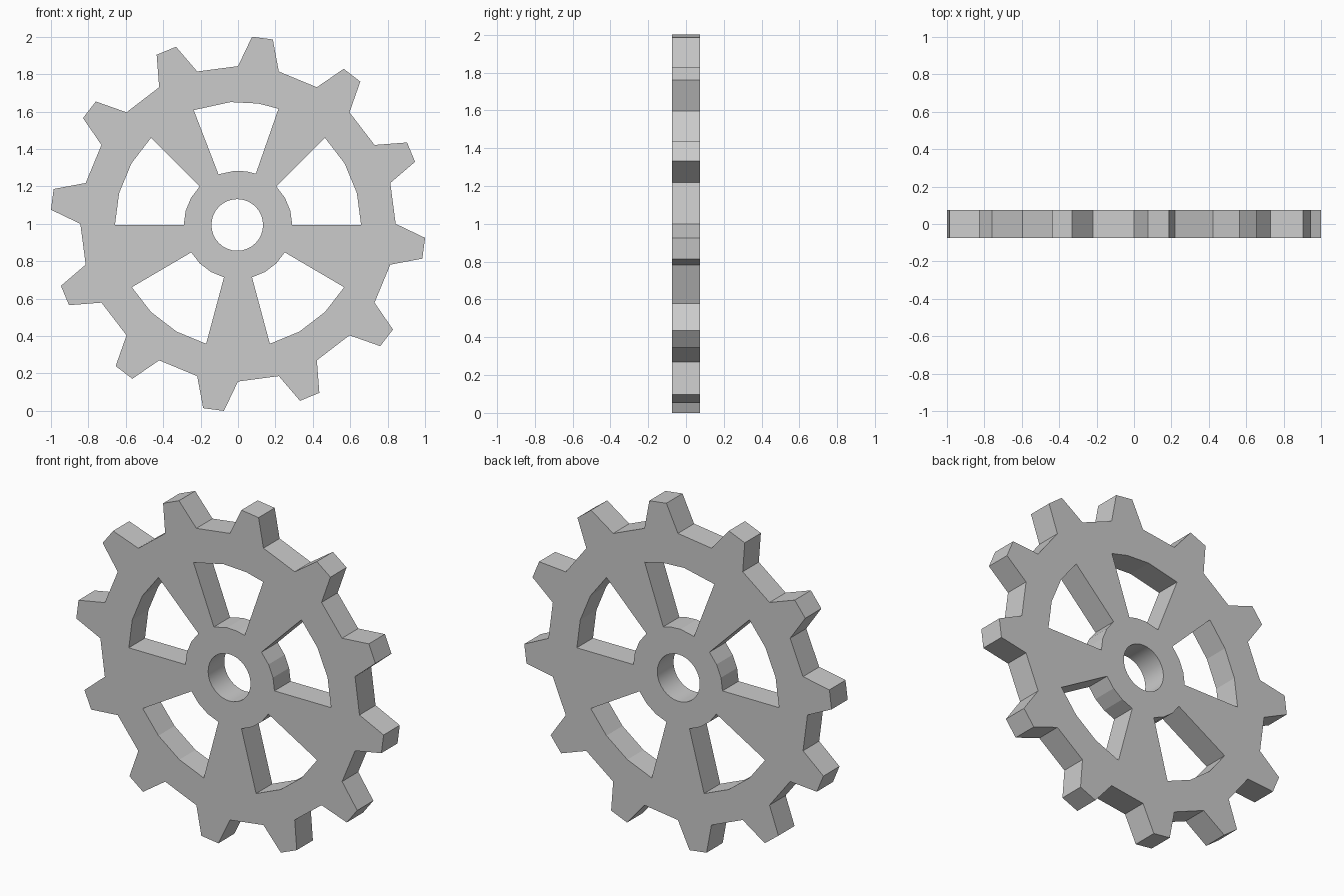
import bpy, bmesh
from math import sin, cos, radians

if "Cube" in bpy.data.objects:
    bpy.data.objects.remove(bpy.data.objects["Cube"])

HALF = 0.075          # half thickness
CZ = 1.0              # outer wheel centre height
CI = 0.994            # centre height of windows and bore


def polar(r, deg, cz=CI, cx=0.0):
    return (cx + r * cos(radians(deg)), -HALF, cz + r * sin(radians(deg)))


bm = bmesh.new()


def loop(points):
    vs = [bm.verts.new(p) for p in points]
    for a, b in zip(vs, vs[1:] + vs[:1]):
        bm.edges.new((a, b))


# Toothed outline: 12 tapered teeth
outline = []
for i in range(12):
    mid = -7.5 + 30 * i
    for r, off in ((0.843, -7.5), (1.003, -3.2), (1.003, 3.2), (0.843, 7.5)):
        outline.append(polar(r, mid + off, CZ))
loop(outline)

# Five windows between the spokes
windows = [(0, 15, 30, 45), (70.8, 80.6, 93.5, 111.1), (135, 150, 165, 180),
           (210.4, 225, 240, 255), (285, 300, 315, 329.6)]
for angles in windows:
    loop([polar(0.658, a) for a in angles] +
         [polar(0.29, a) for a in reversed(angles)])

# Round axle bore
loop([polar(0.138, 360 * i / 32, CI, -0.004) for i in range(32)])

# Fill the flat face and extrude it to thickness
bmesh.ops.triangle_fill(bm, use_beauty=True, use_dissolve=False, edges=bm.edges[:])
ext = bmesh.ops.extrude_face_region(bm, geom=bm.faces[:], use_keep_orig=True)
for v in ext["geom"]:
    if isinstance(v, bmesh.types.BMVert):
        v.co.y = HALF
bmesh.ops.recalc_face_normals(bm, faces=bm.faces[:])

# Smooth only the bore wall
for f in bm.faces:
    c = f.calc_center_median()
    if abs(f.normal.y) < 0.5 and c.x ** 2 + (c.z - CI) ** 2 < 0.03:
        f.smooth = True
        for e in f.edges:
            if abs(e.verts[0].co.y - e.verts[1].co.y) < 1e-5:
                e.smooth = False

mesh = bpy.data.meshes.new("gear_wheel")
bm.to_mesh(mesh)
bm.free()
gear = bpy.data.objects.new("gear_wheel", mesh)
bpy.context.collection.objects.link(gear)
